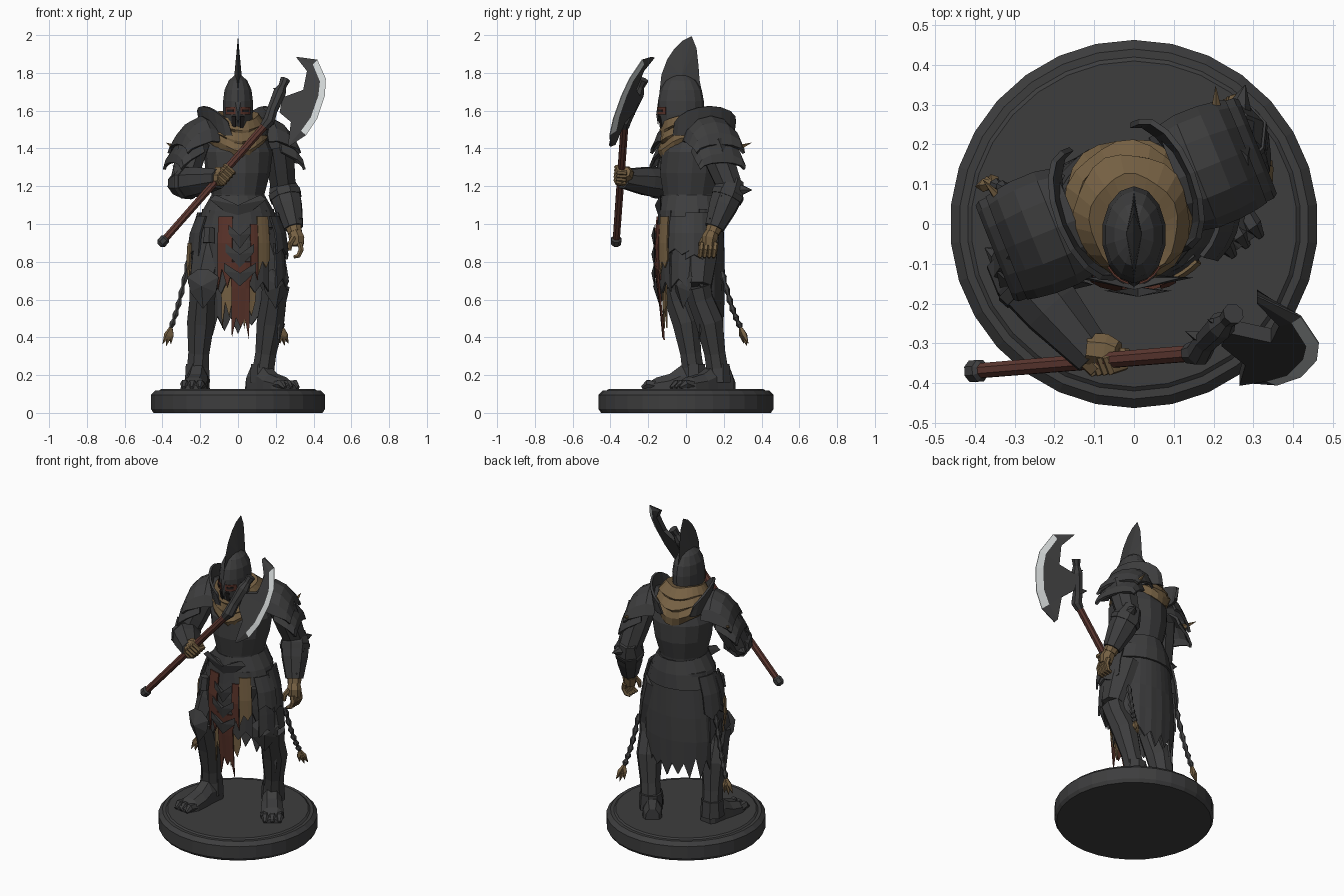
import bpy, bmesh, math, random
from mathutils import Vector as V

if "Cube" in bpy.data.objects:
    bpy.data.objects.remove(bpy.data.objects["Cube"])
random.seed(4)

def material(name, r, g, b):
    m = bpy.data.materials.new(name)
    m.diffuse_color = (r, g, b, 1)
    m.use_nodes = True
    m.node_tree.nodes["Principled BSDF"].inputs["Base Color"].default_value = m.diffuse_color
    return m
STEEL = material("dark steel", .047, .047, .048)
TAN = material("tan cloth", .18, .118, .056)
RUST = material("rust red cloth", .098, .032, .022)
WOOD = material("red brown wood", .11, .039, .03)
EDGE = material("bright edge", .62, .65, .65)
SHADE = material("dark slit", .014, .012, .012)

def mesh(name, verts, faces, mat, thick=0, mat2=None, rule=None):
    bm = bmesh.new()
    vs = [bm.verts.new(v) for v in verts]
    for i, f in enumerate(faces):
        face = bm.faces.new([vs[k] for k in f])
        if rule and rule(i):
            face.material_index = 1
    bmesh.ops.remove_doubles(bm, verts=bm.verts, dist=.0001)
    bmesh.ops.recalc_face_normals(bm, faces=bm.faces)
    me = bpy.data.meshes.new(name)
    bm.to_mesh(me)
    bm.free()
    me.materials.append(mat)
    if mat2:
        me.materials.append(mat2)
    ob = bpy.data.objects.new(name, me)
    bpy.context.collection.objects.link(ob)
    if thick:
        s = ob.modifiers.new("thickness", 'SOLIDIFY')
        s.thickness, s.offset = thick, 0
    return ob

def rings(name, rs, mat, closed=True, caps=True, thick=0):
    n = len(rs[0])
    verts = [p for r in rs for p in r]
    faces = [(i*n+j, i*n+(j+1) % n, (i+1)*n+(j+1) % n, (i+1)*n+j)
             for i in range(len(rs)-1) for j in range(n if closed else n-1)]
    if closed and caps:
        faces += [tuple(range(n)), tuple(range((len(rs)-1)*n, len(rs)*n))]
    return mesh(name, verts, faces, mat, thick)

def loft(name, secs, mat, n=12, yaw=0, wrinkle=0, dip=0, tilt=0):
    # horizontal elliptical sections: z, rx, ry, cx, cy
    out = []
    c, s = math.cos(yaw), math.sin(yaw)
    for k, (z, rx, ry, cx, cy) in enumerate(secs):
        r = []
        for j in range(n):
            a = 2*math.pi*j/n
            w = 1 + wrinkle*math.sin(5*a + k*1.9)
            x, y = rx*w*math.sin(a), -ry*w*math.cos(a)
            d = dip*math.cos(a)**4*(1-k/len(secs)) + tilt*math.cos(a)
            r.append(V((cx+c*x-s*y, cy+s*x+c*y, z-d)))
        out.append(r)
    return rings(name, out, mat)

def tube(name, pts, radii, mat, n=8):
    pts = [V(p) for p in pts]
    d = (pts[-1]-pts[0]).normalized()
    ref = V((0, 1, 0)) if abs(d.y) < .7 else V((1, 0, 0))
    out = []
    for i, p in enumerate(pts):
        t = (pts[min(i+1, len(pts)-1)]-pts[max(i-1, 0)]).normalized()
        u = t.cross(ref).normalized()
        w = t.cross(u)
        out.append([p+radii[i]*(u*math.cos(2*math.pi*(j+.5)/n)+w*math.sin(2*math.pi*(j+.5)/n)) for j in range(n)])
    return rings(name, out, mat)

def spike(name, a, b, r, mat, n=5):
    return tube(name, [a, b], [r, .001], mat, n)

def wrap(name, a0, a1, n, rows, mat, jag=0, fold=0, c=(0, .03), thick=.012):
    # sheet wrapped round an ellipse; angle 0 is the front, rows are z, rx, ry
    out = []
    for k, (z, rx, ry) in enumerate(rows):
        r = []
        for j in range(n+1):
            a = math.radians(a0+(a1-a0)*j/n)
            f = 1 + fold*(1 if j % 2 else -1)*k/len(rows)
            dz = jag*((.6 if j % 2 else -.7)+random.uniform(-.5, .5)) if k == len(rows)-1 else 0
            r.append(V((c[0]+rx*f*math.sin(a), c[1]-ry*f*math.cos(a), z+dz)))
        out.append(r)
    return rings(name, out, mat, closed=False, thick=thick)

def shield(name, c, yaw, pts, bulge, mat=STEEL):
    # faceted plate: outline (side, height) with raised centre
    yaw = math.radians(yaw)
    side, out = V((math.cos(yaw), math.sin(yaw), 0)), V((math.sin(yaw), -math.cos(yaw), 0))
    c = V(c)
    ring = [c+side*x+V((0, 0, z)) for x, z in pts]
    n = len(pts)
    return mesh(name, ring+[c+out*bulge, c-out*.01],
                [(i, (i+1) % n, n+k) for k in (0, 1) for i in range(n)], mat)

# round base with raised inner disc
loft("base", [(0, .45, .45, 0, 0), (.02, .463, .463, 0, 0), (.095, .463, .463, 0, 0), (.118, .44, .44, 0, 0),
              (.118, .42, .42, 0, 0), (.126, .41, .41, 0, 0)], STEEL, 30)

# legs, feet and knee guards
for nm, hip, knee, ankle, heel, toe, yaw in (
        ("right", (-.11, .02, .95), (-.185, -.06, .67), (-.215, .04, .2), (-.2, .09), (-.245, -.22), -12),
        ("left", (.11, .07, .95), (.2, .06, .67), (.13, .17, .2), (.07, .24), (.28, -.05), 35)):
    H, K, A = V(hip), V(knee), V(ankle)
    tube(nm+"_thigh", [H, H.lerp(K, .5), K], [.115, .105, .08], STEEL)
    back = V((0, .02, 0))
    tube(nm+"_greave", [K, K.lerp(A, .15), K.lerp(A, .4)+back, K.lerp(A, .75)+back*.5, A],
         [.078, .072, .078, .06, .062], STEEL)
    tube(nm+"_ankle_cuff", [A+V((0, 0, .06)), A+V((0, 0, -.04))], [.066, .072], STEEL)
    shield(nm+"_knee_guard", K+V((0, -.075, 0)), yaw,
           [(0, -.12), (.07, -.03), (.085, .05), (.03, .09), (-.03, .09), (-.085, .05), (-.07, -.03)], .04)
    d = V((toe[0]-heel[0], toe[1]-heel[1], 0))
    s = V((-d.y, d.x, 0)).normalized()
    out = []
    for t, w, h in ((0, .04, .07), (.08, .055, .12), (.36, .058, .13), (.55, .066, .085), (.78, .07, .065), (1, .042, .025)):
        p = V((heel[0], heel[1], .122))+d*t
        out.append([p+s*w*a+V((0, 0, h*b)) for a, b in ((-1, 0), (-.95, .55), (-.45, 1), (.45, 1), (.95, .55), (1, 0))])
    rings(nm+"_boot", out, STEEL)
    for k in (-1, 0, 1):
        p = V((heel[0], heel[1], .145))+d*.8+s*k*.042
        tube(nm+"_toe_plate", [p, p+d*.13+V((0, 0, .008)), p+d*.22-V((0, 0, .012))], [.026, .024, .01], STEEL, 6)

# body
YAW = math.radians(22)
loft("pelvis", [(.82, .15, .11, 0, .04), (.95, .19, .14, 0, .03), (1.1, .14, .14, 0, .03)], STEEL)
loft("breastplate", [(1.06, .135, .14, 0, .025), (1.16, .14, .15, 0, .025), (1.27, .17, .172, 0, .03),
                     (1.38, .185, .168, 0, .035), (1.46, .15, .135, 0, .045), (1.5, .1, .1, 0, .03)], STEEL, 14, YAW*.6)
wrap("hip_armour", 0, 360, 18, [(1.15, .138, .153), (1.07, .185, .17), (.98, .215, .175)], STEEL)
shield("belt_point", (0, -.135, 1.1), 0, [(0, -.09), (.15, .03), (.12, .055), (0, -.01), (-.12, .055), (-.15, .03)], .03)

# skirt plates and tattered cloth
for s in (-1, 1):
    wrap("side_tasset", s*52, s*86, 3, [(1.04, .215, .18), (.95, .25, .19), (.85, .262, .195)], STEEL, .02)
    wrap("rear_tasset", s*80, s*122, 3, [(1.06, .21, .18), (.95, .245, .183), (.82, .262, .187)], STEEL, .025)
    wrap("lower_tasset", s*54, s*110, 4, [(.9, .235, .17), (.8, .245, .175), (.69, .25, .18)], STEEL, .04)
wrap("hip_rag", -80, -68, 2, [(.9, .268, .2), (.8, .274, .2), (.72, .264, .19)], TAN, .04, thick=.008)
wrap("back_skirt", 104, 256, 16, [(1.08, .19, .16), (.8, .225, .17), (.65, .235, .17), (.48, .225, .163)], STEEL, .08, .025)
wrap("front_apron", -50, 50, 8, [(1.07, .195, .165), (.9, .21, .182), (.68, .21, .17)], STEEL, .05, .01)
wrap("tan_tatters", -28, 30, 9, [(.85, .2, .165), (.68, .19, .155), (.53, .18, .15)], TAN, .07, .02, thick=.008)
wrap("rust_strip", -30, -8, 3, [(1.04, .205, .183), (.9, .216, .2), (.7, .215, .187)], RUST, .06, .015, thick=.008)
wrap("rust_side_strip", 18, 29, 2, [(1.0, .21, .19), (.88, .216, .2), (.75, .215, .19)], RUST, .06, .01, thick=.008)
wrap("rust_long_tail", -10, 18, 4, [(.8, .215, .195), (.66, .205, .18), (.47, .19, .155)], RUST, .07, .015, thick=.008)
wrap("tan_strip", 29, 49, 3, [(1.04, .207, .187), (.9, .22, .195), (.79, .22, .19)], TAN, .05, thick=.008)
for z, w in ((.94, .06), (.84, .075), (.74, .085)):
    shield("apron_chevron", (.01, -.168, z), 0, [(0, -.07), (w, .01), (w, .055), (0, 0), (-w, .055), (-w, .01)], .015)
tube("belt_pouch", [(-.15, -.12, .98), (-.155, -.125, .9)], [.03, .034], STEEL, 6)

# hanging braids with tassels
for a, b in (((-.26, .07, .82), (-.355, .1, .45)), ((.2, .19, .75), (.235, .29, .45))):
    A, B = V(a), V(b)
    n = 12
    tube("braid", [A.lerp(B, i/n)-V((0, 0, .03*math.sin(math.pi*i/n))) for i in range(n+1)],
         [.018 if i % 2 else .009 for i in range(n+1)], STEEL, 6)
    d = (B-A).normalized()
    for k in (-1, 0, 1):
        e = B+d*(.1-.012*abs(k))+V((k*.022, k*.012, 0))
        tube("tassel", [B, B.lerp(e, .45), e], [.01, .018, .001], TAN, 5)

# shoulder armour, mirrored in the turned shoulder frame
def sh(side, u, v, z):
    c, s = math.cos(YAW), math.sin(YAW)
    v += .012
    return V((-.015+c*side*u-s*v, .05+s*side*u+c*v, z))
def shell(name, side, prof, n=6):
    out = []
    for u, z, w, drop in prof:
        out.append([sh(side, u, w*math.sin(t), z-drop*(1-math.cos(t)))
                    for t in [math.pi*(j/n-.5)*.95 for j in range(n+1)]])
    return rings(name, out, STEEL, closed=False, thick=.016)
for side in (-1, 1):
    shell("pauldron_top", side, [(.14, 1.545, .135, .12), (.19, 1.565, .145, .14), (.25, 1.535, .145, .13), (.295, 1.48, .14, .09), (.32, 1.42, .135, .05)])
    shell("pauldron_lower", side, [(.22, 1.48, .12, .11), (.3, 1.43, .132, .1), (.34, 1.37, .132, .07), (.35, 1.325, .125, .04)])
    out = []
    for k in range(3):
        out.append([sh(side, .08+.075*math.cos(t)+.012*k, .17*math.sin(t), 1.47+k*(.035+.042*math.cos(t)))
                    for t in [math.pi*(j/8-.5) for j in range(9)]])
    rings("neck_flange", out, STEEL, closed=False, thick=.014)
    spike("shoulder_feather", sh(side, .29, .11, 1.4), sh(side, .315, .18, 1.43), .018, TAN)

# scarf: draped collar with folds
loft("scarf", [(1.43, .15, .165, -.012, .04), (1.47, .168, .182, -.012, .035), (1.5, .155, .165, -.01, .033),
               (1.505, .163, .175, -.01, .033), (1.54, .138, .15, -.008, .02), (1.545, .146, .157, -.005, .02),
               (1.585, .11, .125, 0, 0), (1.57, .075, .09, 0, -.01)], TAN, 24, YAW*.5, .035, .07, .025)

# helmet, crest and face
HC = (0, -.027)
loft("helmet", [(z, rx, ry, 0, HC[1]) for z, rx, ry in ((1.48, .055, .08), (1.52, .074, .108), (1.58, .08, .12),
     (1.65, .081, .122), (1.71, .073, .11), (1.76, .05, .08), (1.79, .015, .03))], STEEL, 14)
crest = [(-.14, 1.7), (-.13, 1.79), (-.1, 1.87), (-.06, 1.93), (-.02, 1.97), (.03, 1.995), (.056, 1.93),
         (.066, 1.84), (.072, 1.76), (.092, 1.66), (-.02, 1.7)]
n = len(crest)
mesh("helmet_crest", [(0, y, z) for y, z in crest]+[(s*.02, -.025, 1.78) for s in (-1, 1)],
     [(i, (i+1) % n, n+k) for k in (0, 1) for i in range(n)], STEEL)
for s in (-1, 1):
    wrap("eye_opening", s*9, s*50, 3, [(1.62, .085, .124), (1.58, .084, .123)], RUST, 0, 0, HC, .005)
    wrap("eye_slit", s*16, s*40, 3, [(1.607, .087, .127), (1.594, .087, .127)], SHADE, 0, 0, HC, .005)
    wrap("mouth_slit", s*9, s*24, 2, [(1.57, .082, .121), (1.51, .072, .106)], SHADE, 0, 0, HC, .006)
shield("nose_guard", (0, -.148, 1.58), 0, [(0, -.06), (.013, 0), (.016, .07), (-.016, .07), (-.013, 0)], .01)

# arms
for nm, S, E, W in (("right", (-.23, -.03, 1.43), (-.295, -.11, 1.215), (-.1, -.335, 1.24)),
                    ("left", (.21, .14, 1.43), (.24, .235, 1.19), (.295, .15, .98))):
    S, E, W = V(S), V(E), V(W)
    d = (W-E).normalized()
    tube(nm+"_upper_arm", [S, S.lerp(E, .5), E], [.085, .08, .07], STEEL)
    tube(nm+"_bracer", [E-d*.05, E+d*.02, E.lerp(W, .45), W], [.06, .086, .08, .054], STEEL)
    tube(nm+"_bracer_rim", [E+d*.03, E+d*.06], [.092, .088], STEEL)
    tube(nm+"_glove_cuff", [W-d*.015, W+d*.03], [.045, .04], TAN)
spike("left_elbow_spike", (.25, .24, 1.18), (.28, .35, 1.18), .06, STEEL, 6)
spike("left_bracer_fin", (.275, .21, 1.12), (.29, .2, 1.265), .04, STEEL, 4)
spike("right_elbow_spike", (-.31, -.1, 1.2), (-.375, -.06, 1.2), .06, STEEL, 6)
spike("right_bracer_fin", (-.3, -.15, 1.25), (-.345, -.12, 1.31), .045, STEEL, 4)
for k in range(3):
    spike("left_bracer_spike", (.285, .2-k*.03, 1.14-k*.06), (.335, .185-k*.03, 1.15-k*.06), .02, STEEL)

# axe: shaft, pommel, socket and crescent blade
A, B, T = V((-.4, -.37, .905)), V((.15, -.325, 1.53)), V((.25, -.225, 1.765))
D = (B-A).normalized()
tube("axe_shaft", [A, B], [.02, .022], WOOD)
tube("axe_pommel", [A-D*.025, A-D*.01, A+D*.02, A+D*.03], [.014, .029, .029, .02], STEEL)
tube("axe_socket", [B-D*.02, B+D*.02, B.lerp(T, .3), B.lerp(T, .7), B.lerp(T, .85), T], [.026, .034, .03, .036, .022, .028], STEEL)
spike("axe_hook", (.18, -.29, 1.6), (.13, -.27, 1.615), .03, STEEL, 4)
spike("axe_upper_hook", (.22, -.25, 1.7), (.185, -.24, 1.72), .022, STEEL, 4)
outer = [(.31, 1.885), (.42, 1.87), (.465, 1.77), (.46, 1.68), (.42, 1.56), (.36, 1.47), (.27, 1.41)]
inner = [(.31, 1.88), (.365, 1.81), (.345, 1.71), (.235, 1.67), (.22, 1.59), (.28, 1.54), (.265, 1.42)]
verts = []
for s in (-1, 1):
    for (xo, zo), (xi, zi) in zip(outer, inner):
        L = max(math.hypot(xo-xi, zo-zi), .01)
        for f, h in ((0, .018), (max(1-.035/L, .3), .014), (1, .002)):
            x, z = xi+(xo-xi)*f, zi+(zo-zi)*f
            verts.append((x, -.3+.49*(z-1.65)-.4*(x-.32)+s*h, z))
idx = lambda s, i, k: s*21+i*3+k
faces = [(idx(s, i, k), idx(s, i+1, k), idx(s, i+1, k+1), idx(s, i, k+1)) for s in (0, 1) for i in range(6) for k in (0, 1)]
faces += [(idx(0, i, k), idx(0, i+1, k), idx(1, i+1, k), idx(1, i, k)) for k in (0, 2) for i in range(6)]
faces += [(idx(0, i, k), idx(0, i, k+1), idx(1, i, k+1), idx(1, i, k)) for i in (0, 6) for k in (0, 1)]
mesh("axe_blade", verts, faces, STEEL, 0, EDGE,
     lambda i: (i < 24 and i % 2 == 1 and (i//2) % 6 in (1, 2, 3, 4)) or 31 <= i <= 34)

# gloved hands
G = A.lerp(B, .6)+V((0, 0, -.015))
tube("right_palm", [G+V((-.05, .03, 0)), G+V((0, .025, 0)), G+V((.03, .02, .01))], [.04, .043, .03], TAN, 7)
N = D.cross(V((0, 1, 0))).normalized()
for k in range(4):
    p = G+D*(k-1.5)*.023+V((0, .008, 0))
    tube("right_finger", [p-N*.03+V((0, .02, 0)), p-N*.025-V((0, .025, 0)), p+N*.012-V((0, .034, 0)), p+N*.03], [.014, .015, .015, .011], TAN, 6)
tube("left_palm", [(.3, .14, .96), (.312, .125, .925), (.315, .12, .885)], [.036, .043, .036], TAN, 7)
for k in range(4):
    y = .085+k*.024
    tube("left_finger", [(.325, y, .9), (.335, y-.005, .865), (.32, y-.01, .832), (.295, y-.012, .825)], [.015, .015, .014, .009], TAN, 6)
tube("left_thumb", [(.295, .1, .93), (.275, .08, .895), (.275, .075, .86)], [.016, .015, .009], TAN, 6)
